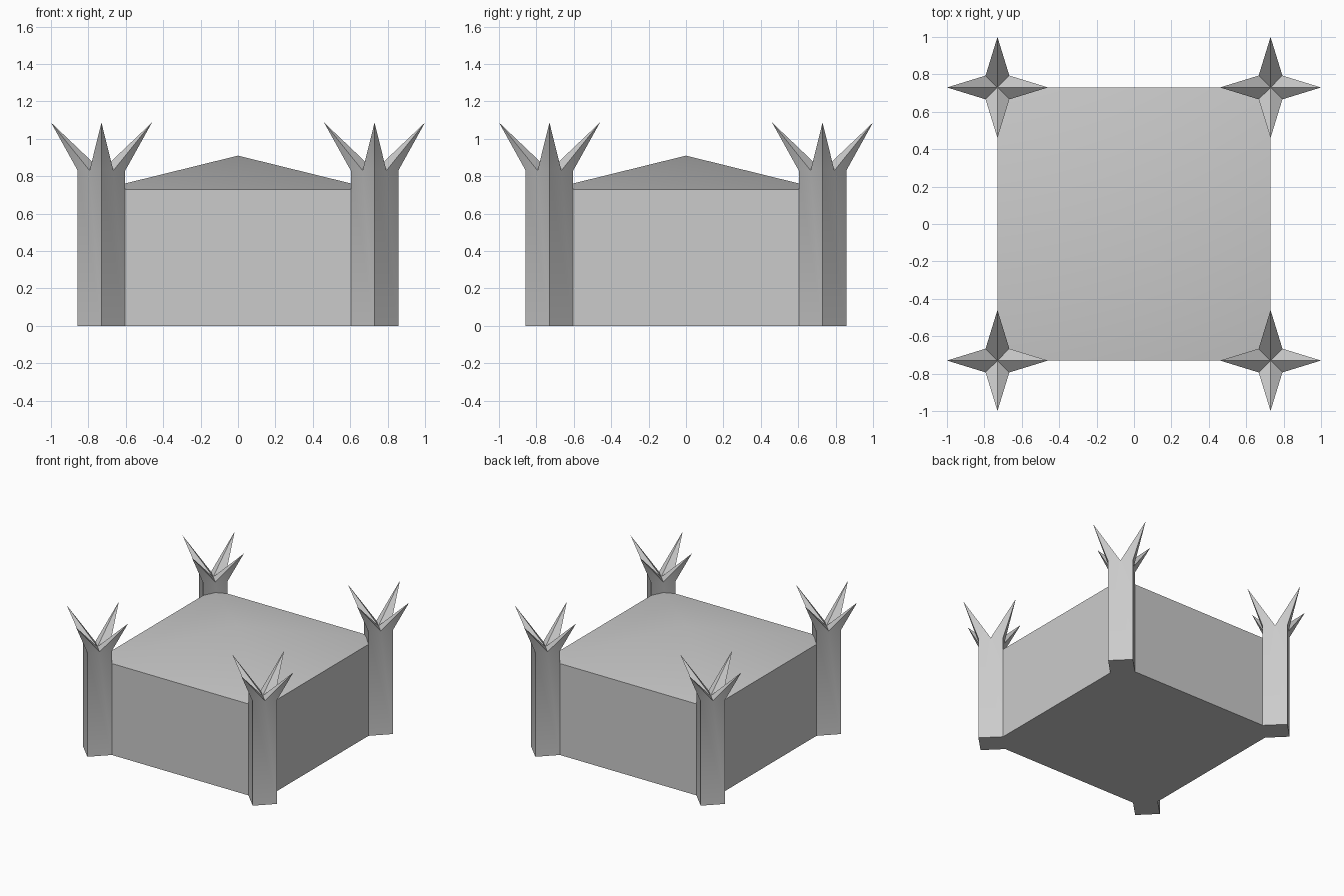
import bpy, bmesh
from math import radians
from mathutils import Vector

cube = bpy.data.objects.get("Cube")
if cube:
    bpy.data.objects.remove(cube, do_unlink=True)

HALF = 0.73        # half width of the hall
WALL_TOP = 0.73
APEX = 0.91
POST_R = 0.127     # corner radius of the diamond posts
POST_TOP = 0.83
TIP_R = 0.27
TIP_Z = 1.087

stone = bpy.data.materials.new("grey stone")
stone.use_nodes = True
color = (0.6, 0.6, 0.6, 1)
stone.diffuse_color = color
stone.node_tree.nodes["Principled BSDF"].inputs["Base Color"].default_value = color


def finish(bm, name, location=(0, 0, 0)):
    bmesh.ops.recalc_face_normals(bm, faces=bm.faces)
    mesh = bpy.data.meshes.new(name)
    bm.to_mesh(mesh)
    bm.free()
    mesh.materials.append(stone)
    obj = bpy.data.objects.new(name, mesh)
    obj.location = location
    bpy.context.collection.objects.link(obj)
    bpy.ops.object.select_all(action='DESELECT')
    obj.select_set(True)
    bpy.context.view_layer.objects.active = obj
    bpy.ops.object.shade_smooth_by_angle(angle=radians(30))
    return obj


def build_hall():
    # Square block whose top is poked up into a shallow pyramid
    bm = bmesh.new()
    bmesh.ops.create_cube(bm, size=2)
    for v in bm.verts:
        v.co = (v.co.x * HALF, v.co.y * HALF, WALL_TOP if v.co.z > 0 else 0)
    top = [f for f in bm.faces if f.calc_center_median().z > WALL_TOP - 0.01]
    peak = bmesh.ops.poke(bm, faces=top)["verts"][0]
    peak.co.z = APEX
    finish(bm, "hall_with_roof")


def build_post(name, x, y):
    # Diamond post crowned by four outward-leaning spikes
    bm = bmesh.new()
    dirs = [Vector(d) for d in ((1, 0, 0), (0, 1, 0), (-1, 0, 0), (0, -1, 0))]
    up = Vector((0, 0, 1))
    base = [bm.verts.new(d * POST_R) for d in dirs]
    rim = [bm.verts.new(d * POST_R + up * POST_TOP) for d in dirs]
    tips = [bm.verts.new(d * TIP_R + up * TIP_Z) for d in dirs]
    valleys = [bm.verts.new((rim[i].co + rim[(i + 1) % 4].co) / 2) for i in range(4)]
    centre = bm.verts.new(up * POST_TOP)
    bm.faces.new(base)
    for i in range(4):
        j = (i + 1) % 4
        bm.faces.new((base[i], base[j], rim[j], valleys[i], rim[i]))
        for k in (i, j):
            bm.faces.new((rim[k], valleys[i], tips[k]))
            bm.faces.new((centre, valleys[i], tips[k]))
    finish(bm, name, (x, y, 0))


build_hall()
for side, sx in (("left", 1), ("right", -1)):
    for end, sy in (("front", -1), ("back", 1)):
        build_post(f"{end}_{side}_post", sx * HALF, sy * HALF)
